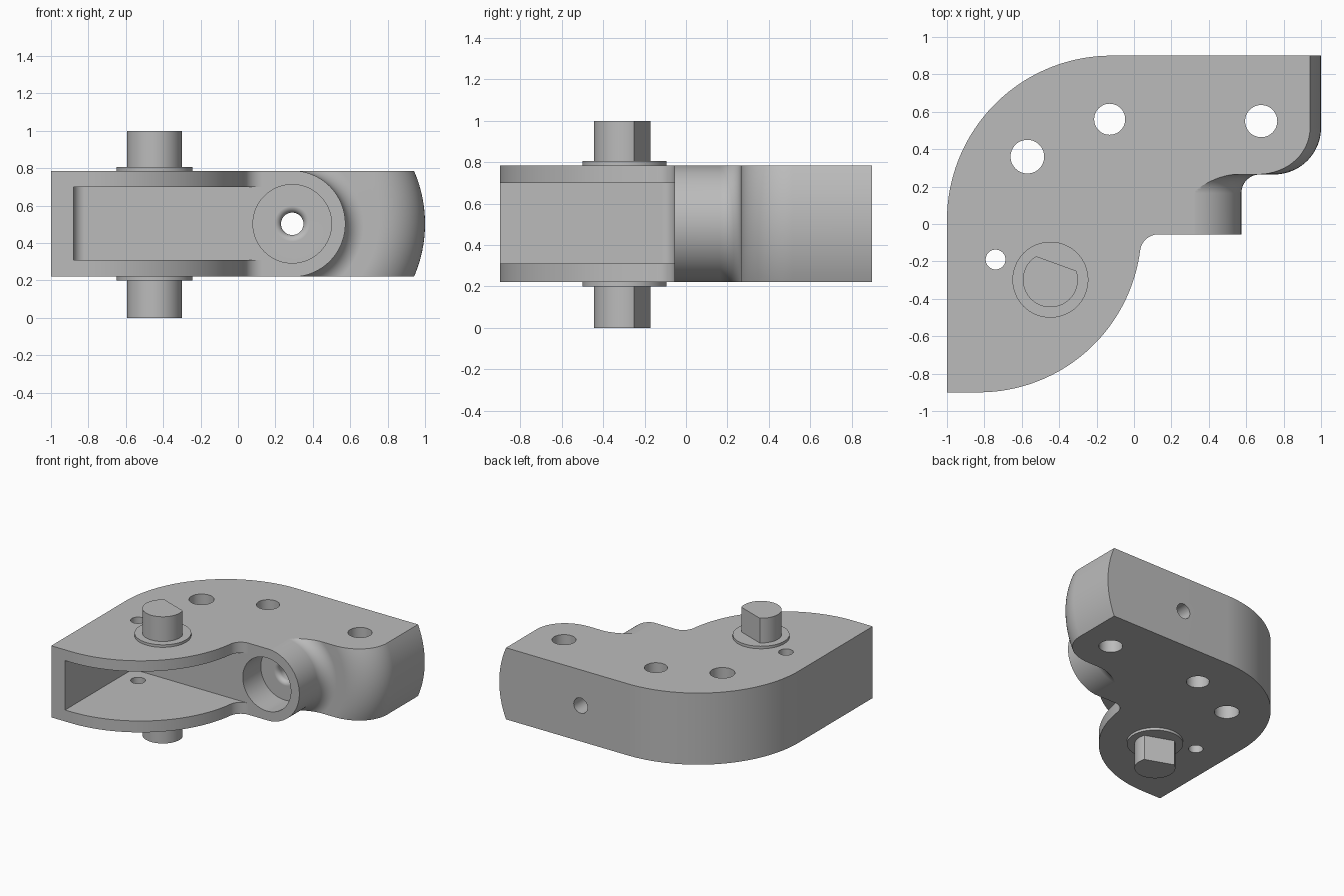
import bpy, bmesh
from math import sin, cos, acos, atan2, radians, degrees, pi
from mathutils import Matrix, Vector

if "Cube" in bpy.data.objects:
    bpy.data.objects.remove(bpy.data.objects["Cube"], do_unlink=True)

BOTTOM, TOP = 0.22, 0.785          # main slab
MID = (BOTTOM + TOP) / 2
BORE_X = 0.29                      # axis of the round boss
FRONT = -0.055                     # front face of the boss

grey = bpy.data.materials.new("plain_grey")
grey.use_nodes = True
colour = (0.5, 0.5, 0.5, 1)
grey.diffuse_color = colour
grey.node_tree.nodes["Principled BSDF"].inputs["Base Color"].default_value = colour


def arc(cx, cy, r, start, end, steps=24):
    """Points on an arc, angles in degrees."""
    angles = [radians(start + (end - start) * i / steps) for i in range(steps + 1)]
    return [(cx + r * cos(a), cy + r * sin(a)) for a in angles]


def make_object(name, bm):
    bmesh.ops.recalc_face_normals(bm, faces=bm.faces)
    mesh = bpy.data.meshes.new(name)
    bm.to_mesh(mesh)
    bm.free()
    mesh.materials.append(grey)
    obj = bpy.data.objects.new(name, mesh)
    bpy.context.collection.objects.link(obj)
    return obj


def prism(name, outline, z0, z1):
    """Extrude a plan outline between two heights."""
    bm = bmesh.new()
    face = bm.faces.new([bm.verts.new((x, y, z0)) for x, y in outline])
    up = bmesh.ops.extrude_face_region(bm, geom=[face])["geom"]
    verts = [v for v in up if isinstance(v, bmesh.types.BMVert)]
    bmesh.ops.translate(bm, verts=verts, vec=(0, 0, z1 - z0))
    return make_object(name, bm)


def turned(name, profile, steps):
    """Turn a (radius, y) profile about the boss axis."""
    bm = bmesh.new()
    verts = [bm.verts.new((BORE_X + r, y, MID)) for r, y in profile]
    edges = [bm.edges.new(pair) for pair in zip(verts, verts[1:])]
    bmesh.ops.spin(bm, geom=verts + edges, cent=(BORE_X, 0, MID), axis=(0, 1, 0),
                   angle=2 * pi, steps=steps)
    bmesh.ops.remove_doubles(bm, verts=bm.verts, dist=0.0001)
    return make_object(name, bm)


def combine(target, tool, operation):
    """Apply a boolean and discard the tool."""
    tool.hide_render = True
    mod = target.modifiers.new(operation.lower(), 'BOOLEAN')
    mod.operation, mod.solver, mod.object = operation, 'EXACT', tool
    graph = bpy.context.evaluated_depsgraph_get()
    result = bpy.data.meshes.new_from_object(target.evaluated_get(graph))
    target.modifiers.clear()
    target.data = result
    bpy.data.objects.remove(tool, do_unlink=True)


# Flat body: big rounded back corner, swept front edge, small fillet to the boss
sweep = Vector((-0.83, -0.03))
R, fillet = 0.87, 0.1
fy = FRONT - fillet
fx = sweep.x + ((R + fillet) ** 2 - (fy - sweep.y) ** 2) ** 0.5
join = degrees(atan2(fy - sweep.y, fx - sweep.x))
outline = [(-1, -0.9)]
outline += arc(sweep.x, sweep.y, R, -90, join, 40)
outline += arc(fx, fy, fillet, 180 + join, 90, 14)[1:]
outline += [(BORE_X + 0.01, FRONT), (BORE_X + 0.01, 0.9)]
outline += arc(-0.12, 0.02, 0.88, 90, 180, 48)
body = prism("bracket_body", outline, BOTTOM, TOP)

# Turned end: boss, concave fillet and rounded shoulder, trimmed to the slab
profile = [(0, FRONT)] + [(0.284, FRONT)]
profile += arc(0.384, 0.165, 0.1, 180, 90, 14)
profile += arc(0.46, 0.515, 0.25, -90, 0, 20)
profile += [(0.71, 0.9), (0, 0.9)]
turned_end = turned("turned_end", profile, 128)
left, right = BORE_X - 0.005, 1.2
slab = prism("trim_slab", [(left, -1), (right, -1), (right, 1.2), (left, 1.2)],
             BOTTOM, TOP)
combine(turned_end, slab, 'INTERSECT')
combine(body, turned_end, 'UNION')

# Open pocket between the two plates
pocket = [(-0.88, -1.1), (fx, -1.1), (fx, FRONT)]
pocket += arc(-0.82, FRONT - 0.06, 0.06, 90, 180, 10)
combine(body, prism("pocket_cutter", pocket, 0.31, 0.7), 'DIFFERENCE')

# Counterbore, rounded throat and through hole
bore = [(0, -0.3), (0.21, -0.3), (0.21, 0.17)]
bore += arc(0.095, 0.205, 0.035, -90, -180, 8)
bore += [(0.06, 1.1), (0, 1.1)]
combine(body, turned("bore_cutter", bore, 64), 'DIFFERENCE')

# Vertical holes
for x, y, r in [(-0.57, 0.36, 0.09), (-0.13, 0.56, 0.083),
                (0.68, 0.55, 0.086), (-0.74, -0.19, 0.053)]:
    hole = prism("hole_cutter", arc(x, y, r, 0, 360, 48)[:-1], 0.1, 0.9)
    combine(body, hole, 'DIFFERENCE')

# Pins with one flat side, each on a thin collar
px, py, pin_r, flat = -0.447, -0.298, 0.147, 0.092
half = degrees(acos(flat / pin_r))
facing = 70
pin_outline = arc(px, py, pin_r, facing + half, facing + 360 - half, 56)
collar_outline = arc(px, py, 0.203, 0, 360, 64)[:-1]
parts = [body]
for side, seat, direction, end in [("upper", TOP, 1, 1.0), ("lower", BOTTOM, -1, 0.0)]:
    inner = seat - 0.02 * direction
    outer = seat + 0.02 * direction
    parts.append(prism(side + "_collar", collar_outline, *sorted((inner, outer))))
    parts.append(prism(side + "_pin", pin_outline, *sorted((inner, end))))

# Smooth curved walls, keep edges crisp
bpy.ops.object.select_all(action='DESELECT')
for obj in parts:
    obj.select_set(True)
bpy.context.view_layer.objects.active = body
bpy.ops.object.shade_smooth_by_angle(angle=radians(25))
for obj in parts:
    obj.modifiers.new("even_normals", 'WEIGHTED_NORMAL').keep_sharp = True
